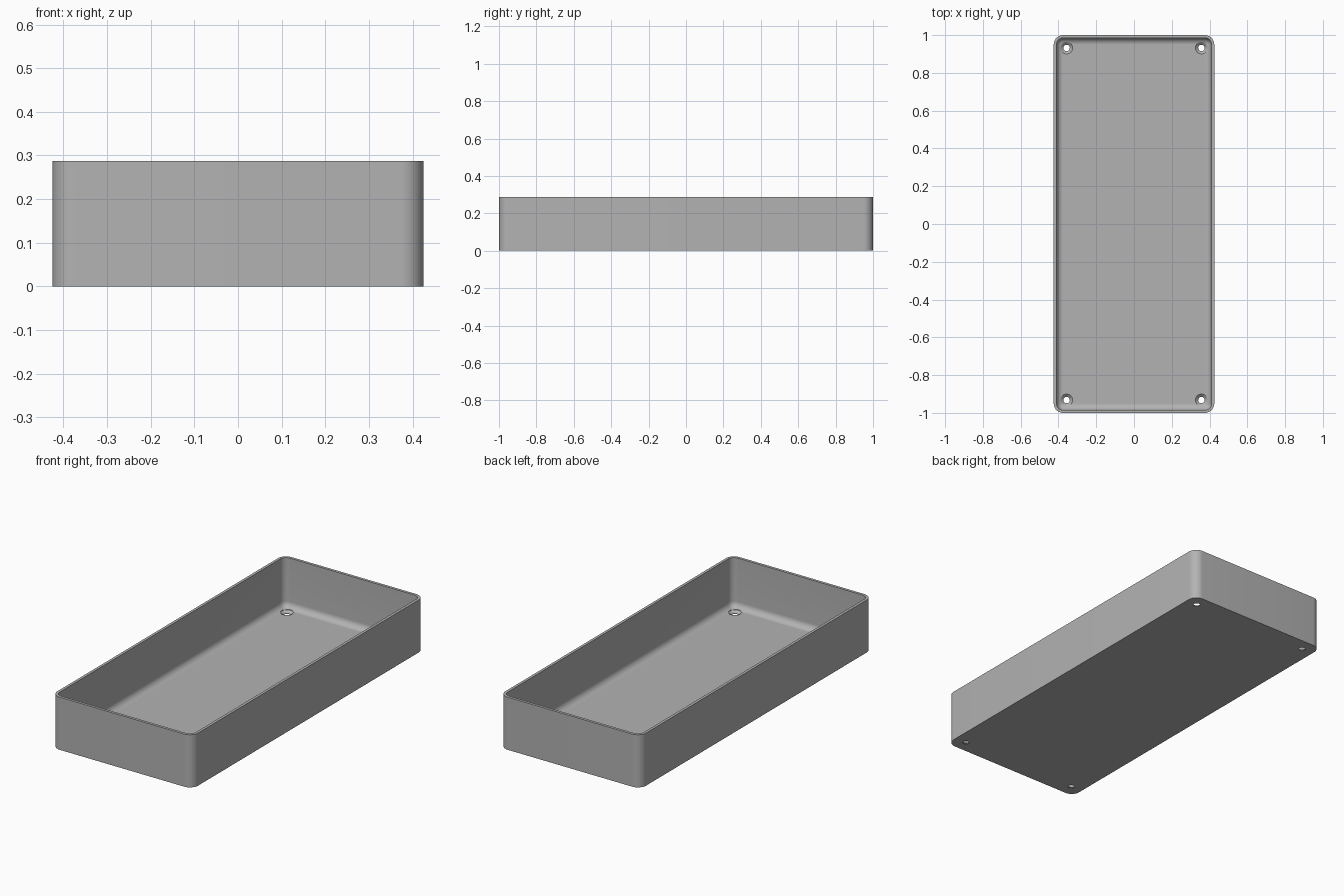
import bpy, bmesh, math

HALF_X, HALF_Y, HEIGHT = 0.425, 1.0, 0.287
CORNER, WALL, FLOOR, FILLET = 0.05, 0.015, 0.016, 0.034
HOLE_X, HOLE_Y = 0.357, 0.932

if "Cube" in bpy.data.objects:
    bpy.data.objects.remove(bpy.data.objects["Cube"])

grey = bpy.data.materials.new("plain grey")
grey.use_nodes = True
colour = (0.45, 0.45, 0.45, 1)
grey.diffuse_color = colour
grey.node_tree.nodes["Principled BSDF"].inputs["Base Color"].default_value = colour


def make_object(name, bm):
    bmesh.ops.recalc_face_normals(bm, faces=bm.faces)
    mesh = bpy.data.meshes.new(name)
    bm.to_mesh(mesh)
    bm.free()
    mesh.materials.append(grey)
    obj = bpy.data.objects.new(name, mesh)
    bpy.context.collection.objects.link(obj)
    return obj


def rounded_ring(inset, z, steps=10):
    """Rounded rectangle outline, shrunk by inset."""
    r = CORNER - inset
    points = []
    for k, (sx, sy) in enumerate([(1, 1), (-1, 1), (-1, -1), (1, -1)]):
        for i in range(steps + 1):
            a = math.pi / 2 * (k + i / steps)
            points.append((sx * (HALF_X - CORNER) + r * math.cos(a),
                           sy * (HALF_Y - CORNER) + r * math.sin(a), z))
    return points


def circle(x, y, r, z, steps=32):
    return [(x + r * math.cos(math.tau * i / steps),
             y + r * math.sin(math.tau * i / steps), z) for i in range(steps)]


def loft(bm, outlines):
    """Skin the outlines in order and cap both ends."""
    rings = [[bm.verts.new(p) for p in outline] for outline in outlines]
    for a, b in zip(rings, rings[1:]):
        for i in range(len(a)):
            j = (i + 1) % len(a)
            bm.faces.new((a[i], a[j], b[j], b[i]))
    bm.faces.new(rings[0])
    bm.faces.new(rings[-1])


# Tray: outer wall, rim, inner wall, rounded floor edge
profile = [(0, 0), (0, HEIGHT), (WALL, HEIGHT)]
for i in range(11):
    a = math.pi / 2 * i / 10
    profile.append((WALL + FILLET * (1 - math.cos(a)),
                    FLOOR + FILLET * (1 - math.sin(a))))
bm = bmesh.new()
loft(bm, [rounded_ring(inset, z) for inset, z in profile])
tray = make_object("tray", bm)

# Countersunk screw holes in the four corners
bm = bmesh.new()
for sx in (-1, 1):
    for sy in (-1, 1):
        loft(bm, [circle(sx * HOLE_X, sy * HOLE_Y, r, z) for r, z in
                  [(0.017, -0.02), (0.017, 0.003), (0.032, FLOOR), (0.032, 0.06)]])
cutter = make_object("screw_hole_cutter", bm)
cutter.hide_render = True
cutter.hide_set(True)

cut = tray.modifiers.new("screw holes", 'BOOLEAN')
cut.operation = 'DIFFERENCE'
cut.solver = 'EXACT'
cut.object = cutter

# Apply the cut, then drop the helper and smooth the curved surfaces
bpy.ops.object.select_all(action='DESELECT')
bpy.context.view_layer.objects.active = tray
tray.select_set(True)
bpy.ops.object.modifier_apply(modifier=cut.name)
bpy.data.objects.remove(cutter)
bpy.ops.object.shade_smooth_by_angle(angle=math.radians(30))
